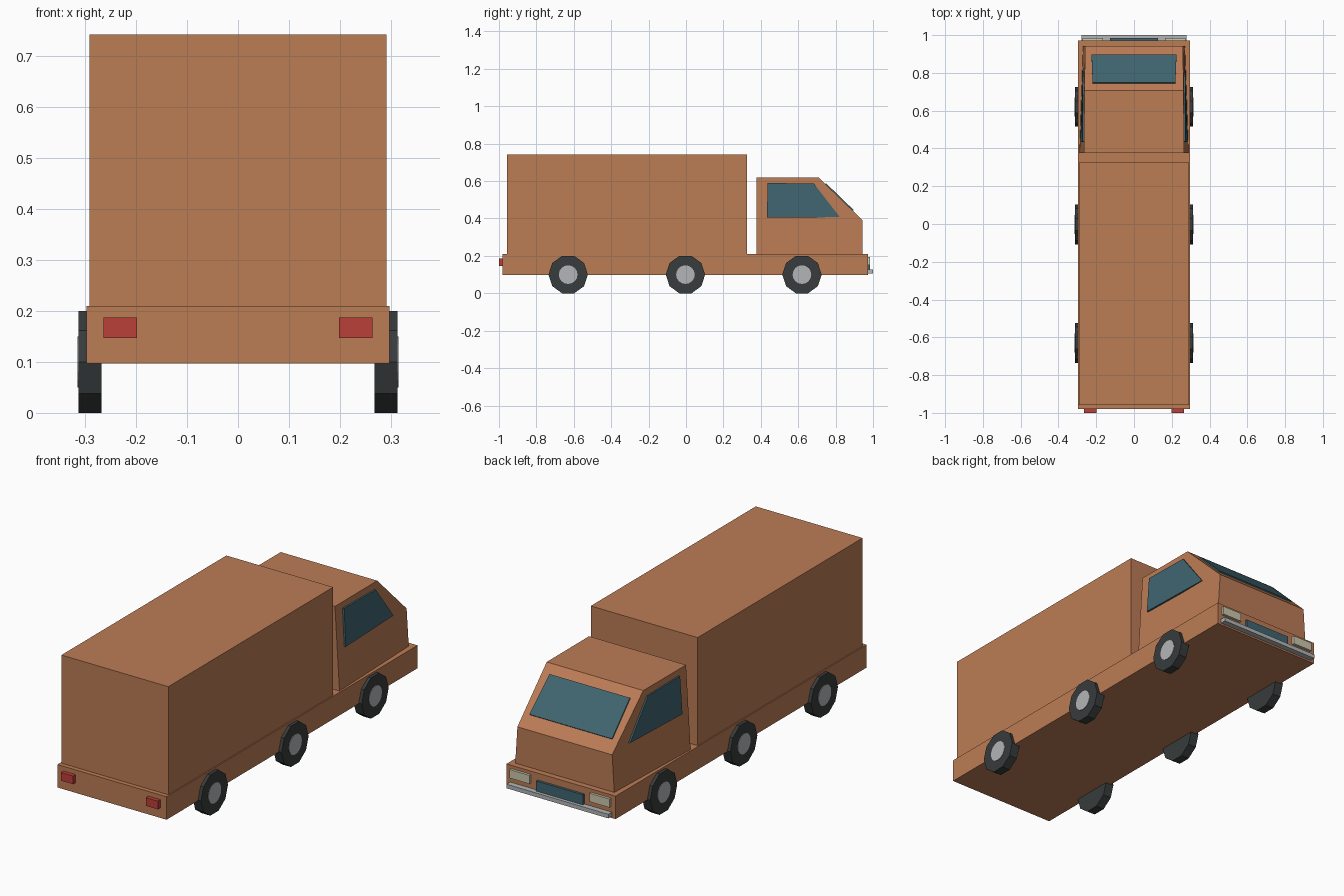
import bpy, math

if "Cube" in bpy.data.objects:
    bpy.data.objects.remove(bpy.data.objects["Cube"])


def material(name, r, g, b):
    m = bpy.data.materials.new(name)
    m.diffuse_color = (r, g, b, 1)
    m.use_nodes = True
    m.node_tree.nodes["Principled BSDF"].inputs["Base Color"].default_value = m.diffuse_color
    return m


BODY = material("body_paint", 0.50, 0.20, 0.09)
GLASS = material("glass", 0.05, 0.13, 0.16)
RUBBER = material("rubber", 0.04, 0.045, 0.045)
RED = material("red_lens", 0.50, 0.05, 0.04)
CREAM = material("lamp_lens", 0.60, 0.57, 0.42)
METAL = material("metal", 0.45, 0.46, 0.47)


def mesh_object(name, verts, faces, mat):
    me = bpy.data.meshes.new(name)
    me.from_pydata(verts, [], faces)
    me.materials.append(mat)
    ob = bpy.data.objects.new(name, me)
    bpy.context.collection.objects.link(ob)
    return ob


def loft(name, ring_a, ring_b, mat):
    """Closed solid between two matching rings of points."""
    n = len(ring_a)
    faces = [tuple(range(n))[::-1], tuple(range(n, 2 * n))]
    faces += [(i, (i + 1) % n, n + (i + 1) % n, n + i) for i in range(n)]
    ob = mesh_object(name, list(ring_a) + list(ring_b), faces, mat)
    import bmesh
    bm = bmesh.new()
    bm.from_mesh(ob.data)
    bmesh.ops.recalc_face_normals(bm, faces=bm.faces)
    bm.to_mesh(ob.data)
    bm.free()
    return ob


def box(name, x0, x1, y0, y1, z0, z1, mat):
    ring = [(x0, y0), (x1, y0), (x1, y1), (x0, y1)]
    return loft(name, [(x, y, z0) for x, y in ring], [(x, y, z1) for x, y in ring], mat)


def cylinder_x(name, x0, x1, y, z, r, sides, mat):
    pts = [(y + r * math.cos(2 * math.pi * i / sides), z + r * math.sin(2 * math.pi * i / sides))
           for i in range(sides)]
    return loft(name, [(x0, *p) for p in pts], [(x1, *p) for p in pts], mat)


# chassis and cargo box
box("chassis", -0.297, 0.297, -0.98, 0.972, 0.097, 0.21, BODY)
box("cargo_box", -0.291, 0.291, -0.958, 0.325, 0.205, 0.742, BODY)

# cab: side profile with half width at each point
cab = [(0.289, 0.377, 0.205), (0.264, 0.377, 0.62), (0.263, 0.708, 0.62),
       (0.258, 0.943, 0.392), (0.27, 0.943, 0.205)]
loft("cab", [(-x, y, z) for x, y, z in cab], cab, BODY)

# windscreen lying on the sloped front
ny, nz = 0.004, 0.0042
screen = [(-0.219, 0.745, 0.584), (0.219, 0.745, 0.584), (0.225, 0.893, 0.4405), (-0.225, 0.893, 0.4405)]
loft("windscreen", [(x, y - ny, z - nz) for x, y, z in screen],
     [(x, y + ny, z + nz) for x, y, z in screen], GLASS)

# side windows, wheels and lamps on both sides
window = [(0.277, 0.433, 0.405), (0.266, 0.436, 0.59), (0.265, 0.684, 0.586), (0.264, 0.823, 0.407)]
for s, side in ((-1, "left"), (1, "right")):
    loft(f"side_window_{side}", [(s * (x - 0.006), y, z) for x, y, z in window],
         [(s * (x + 0.007), y, z) for x, y, z in window], GLASS)
    for y, place in ((-0.63, "rear"), (-0.003, "middle"), (0.62, "front")):
        cylinder_x(f"{place}_wheel_{side}", s * 0.268, s * 0.313, y, 0.1 * 1.0, 0.1 / math.cos(math.pi / 10), 10, RUBBER)
        cylinder_x(f"{place}_hub_{side}", s * 0.30, s * 0.315, y, 0.1, 0.05, 16, METAL)
    a, b = sorted((s * 0.198, s * 0.264))
    box(f"tail_light_{side}", a, b, -1.0, -0.978, 0.147, 0.187, RED)
    a, b = sorted((s * 0.163, s * 0.272))
    box(f"headlight_{side}", a, b, 0.968, 0.985, 0.152, 0.194, CREAM)

# grille and front bumper
box("grille", -0.127, 0.127, 0.968, 0.984, 0.125, 0.176, GLASS)
box("bumper", -0.277, 0.277, 0.968, 1.0, 0.106, 0.126, METAL)
